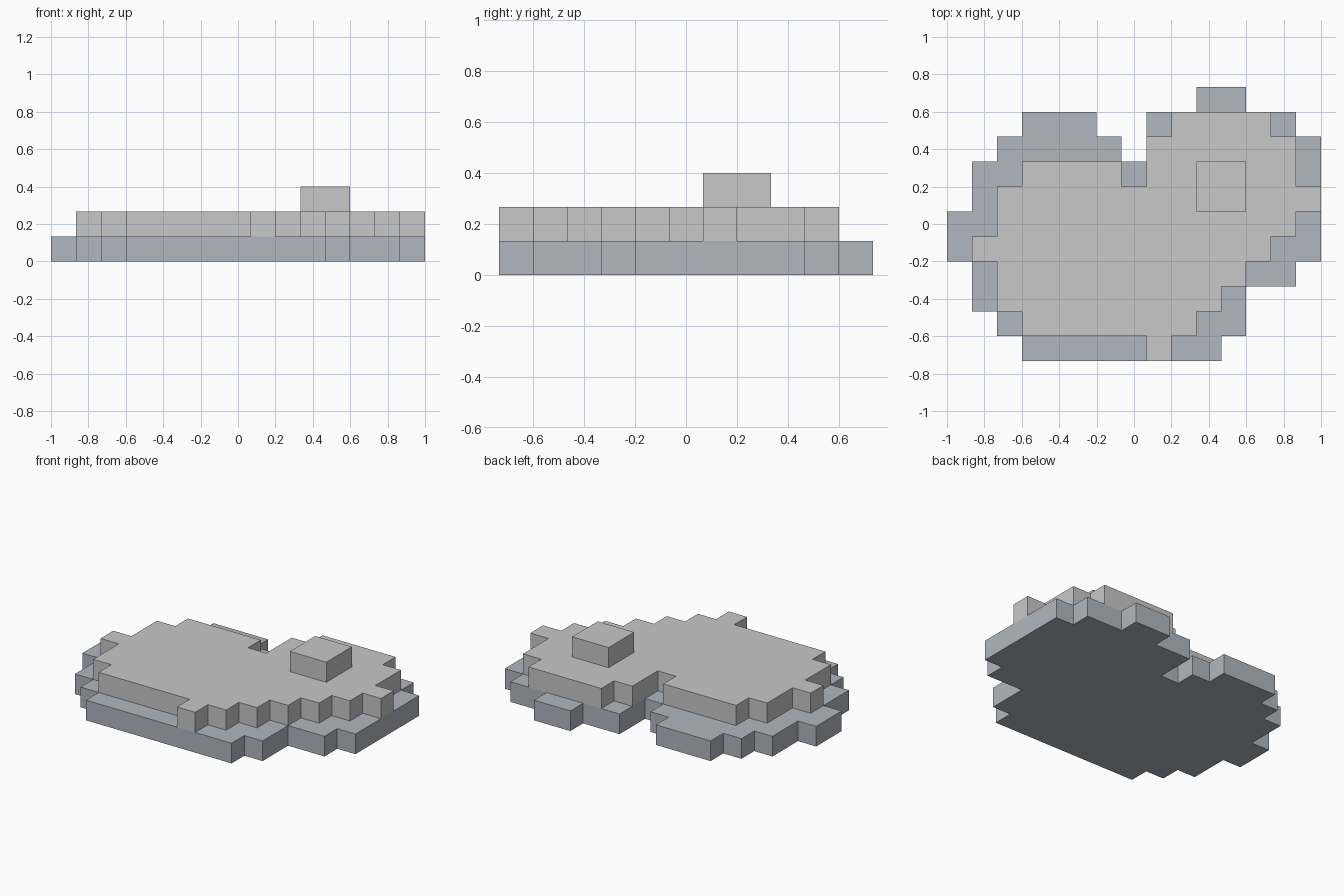
import bpy
import bmesh
import math

cube = bpy.data.objects.get("Cube")
if cube:
    bpy.data.objects.remove(cube, do_unlink=True)

# Plan from back to front: o = base only, # = base and slab, @ = plus knob
PLAN = [
    "..........oo...",
    "...ooo..o####o.",
    "..ooooo.######o",
    ".oo####o##@@##o",
    ".o########@@###",
    "oo############o",
    "o############oo",
    ".o##########oo.",
    ".o#########o...",
    "..o#######oo...",
    "...ooooo#oo....",
]
COLS, ROWS = len(PLAN[0]), len(PLAN)
UNIT = 2 / COLS


def make_material(name, color):
    mat = bpy.data.materials.new(name)
    mat.use_nodes = True
    mat.diffuse_color = color
    mat.node_tree.nodes["Principled BSDF"].inputs["Base Color"].default_value = color
    return mat


def make_layer(name, symbols, level, mat):
    """Tile the marked cells, then raise them one unit into a solid."""
    bm = bmesh.new()
    z = level * UNIT
    for row, line in enumerate(PLAN):
        for col, symbol in enumerate(line):
            if symbol in symbols:
                x = (col - COLS / 2) * UNIT
                y = (ROWS / 2 - row - 1) * UNIT
                corners = [(x, y), (x + UNIT, y), (x + UNIT, y + UNIT), (x, y + UNIT)]
                bm.faces.new([bm.verts.new((cx, cy, z)) for cx, cy in corners])
    bmesh.ops.remove_doubles(bm, verts=bm.verts[:], dist=UNIT / 100)
    # Only the base needs an underside; upper layers rest on the one below
    raised = bmesh.ops.extrude_face_region(bm, geom=bm.faces[:], use_keep_orig=(level == 0))
    top = [v for v in raised["geom"] if isinstance(v, bmesh.types.BMVert)]
    bmesh.ops.translate(bm, verts=top, vec=(0, 0, UNIT))
    bmesh.ops.recalc_face_normals(bm, faces=bm.faces[:])
    # Merge the tiles into clean flat faces
    bmesh.ops.dissolve_limit(bm, angle_limit=math.radians(1),
                             verts=bm.verts[:], edges=bm.edges[:])
    mesh = bpy.data.meshes.new(name)
    bm.to_mesh(mesh)
    bm.free()
    mesh.materials.append(mat)
    obj = bpy.data.objects.new(name, mesh)
    bpy.context.collection.objects.link(obj)
    return obj


blue_grey = make_material("blue grey", (0.44, 0.475, 0.525, 1))
light_grey = make_material("light grey", (0.58, 0.58, 0.58, 1))

# Stepped layers from the ground up
make_layer("base_layer", "o#@", 0, blue_grey)
make_layer("upper_slab", "#@", 1, light_grey)
make_layer("raised_knob", "@", 2, light_grey)
